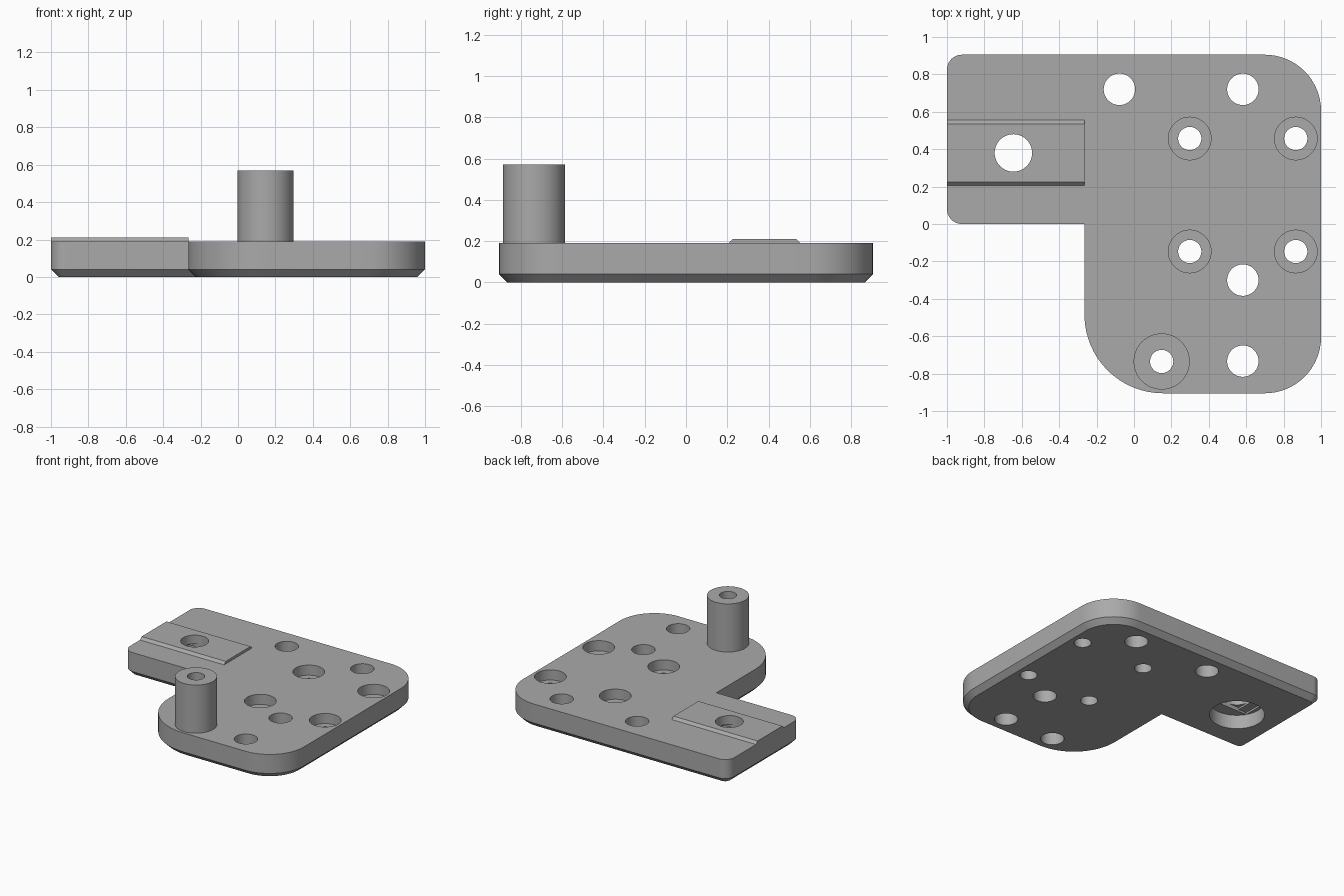
import bpy, bmesh
from math import sin, cos, pi

cube = bpy.data.objects.get("Cube")
if cube:
    bpy.data.objects.remove(cube, do_unlink=True)

grey = bpy.data.materials.new("mid_grey")
grey.use_nodes = True
colour = (0.4, 0.4, 0.4, 1)
grey.diffuse_color = colour
grey.node_tree.nodes["Principled BSDF"].inputs["Base Color"].default_value = colour

TOP, CHAMFER = 0.19, 0.04


def loft(name, rings):
    """Solid skinned through matching closed rings of points."""
    bm = bmesh.new()
    loops = [[bm.verts.new(p) for p in ring] for ring in rings]
    n = len(loops[0])
    for a, b in zip(loops, loops[1:]):
        for i in range(n):
            j = (i + 1) % n
            bm.faces.new((a[i], a[j], b[j], b[i]))
    bm.faces.new(loops[0][::-1])
    bm.faces.new(loops[-1])
    bmesh.ops.recalc_face_normals(bm, faces=bm.faces)
    mesh = bpy.data.meshes.new(name)
    bm.to_mesh(mesh)
    bm.free()
    mesh.materials.append(grey)
    obj = bpy.data.objects.new(name, mesh)
    bpy.context.collection.objects.link(obj)
    return obj


def cylinder(name, x, y, radius, z0, z1, sides=64):
    return loft(name, [[(x + radius * cos(2 * pi * i / sides),
                         y + radius * sin(2 * pi * i / sides), z)
                        for i in range(sides)] for z in (z0, z1)])


def box(name, x, y, half_x, half_y, z0, z1):
    signs = ((-1, -1), (1, -1), (1, 1), (-1, 1))
    return loft(name, [[(x + sx * half_x, y + sy * half_y, z) for sx, sy in signs]
                       for z in (z0, z1)])


def combine(target, tool, operation):
    mod = target.modifiers.new(operation, 'BOOLEAN')
    mod.operation, mod.solver, mod.object = operation, 'EXACT', tool
    bpy.context.view_layer.objects.active = target
    bpy.ops.object.modifier_apply(modifier=mod.name)
    bpy.data.objects.remove(tool, do_unlink=True)


# Plate outline: corner x, y, radius, inward signs, arc start in quarter turns
CORNERS = [(-0.265, -0.905, 0.42, 1, 1, 2), (1, -0.905, 0.3, -1, 1, 3),
           (1, 0.905, 0.3, -1, -1, 0), (-1, 0.905, 0.08, 1, -1, 1),
           (-1, 0, 0.08, 1, 1, 2), (-0.265, 0, 0, 1, 1, 2)]


def outline(inset, z):
    points = []
    for x, y, r, sx, sy, quarter in CORNERS:
        if r == 0:
            points.append((x + sx * inset, y + sy * inset, z))
            continue
        for i in range(17):
            a = (quarter + i / 16) * pi / 2
            points.append((x + sx * r + (r - inset) * cos(a),
                           y + sy * r + (r - inset) * sin(a), z))
    return points


plate = loft("mounting_plate", [outline(CHAMFER, 0), outline(0, CHAMFER), outline(0, TOP)])

# Raised rail on the tab, with sloping long sides
profile = [(0.205, 0.15), (0.555, 0.15), (0.555, TOP), (0.535, 0.21), (0.225, 0.21), (0.205, TOP)]
rail = loft("rail", [[(x, y, z) for y, z in profile] for x in (-1, -0.265)])
combine(plate, rail, 'UNION')

# Hollow post
POST = (0.148, -0.735)
combine(plate, cylinder("post", *POST, 0.15, 0.1, 0.57), 'UNION')

# Cutters: plain holes, counterbored screw holes, post bore, tab hole
cutters = [cylinder("pin_hole", x, y, 0.084, -1, 1)
           for x, y in ((-0.078, 0.72), (0.582, 0.72), (0.582, -0.3), (0.582, -0.733))]
for x in (0.298, 0.865):
    for y in (0.457, -0.147):
        cutters += [cylinder("screw_hole", x, y, 0.062, -1, 1),
                    cylinder("screw_head", x, y, 0.114, 0.11, 1)]
cutters += [cylinder("post_bore", *POST, 0.062, -1, 1),
            cylinder("post_recess", *POST, 0.084, -1, 0.19)]
TAB = (-0.645, 0.38)
cutters += [cylinder("tab_hole", *TAB, 0.1, -1, 1),
            cylinder("tab_recess", *TAB, 0.198, -1, 0.11),
            box("tab_slot", *TAB, 0.17, 0.1, 0.05, 0.125),
            box("tab_square", *TAB, 0.1, 0.1, 0.05, 0.14)]
for cutter in cutters:
    combine(plate, cutter, 'DIFFERENCE')

# Smooth curved walls, crisp edges
bpy.ops.object.select_all(action='DESELECT')
plate.select_set(True)
bpy.context.view_layer.objects.active = plate
bpy.ops.object.shade_smooth_by_angle(angle=pi / 6)
